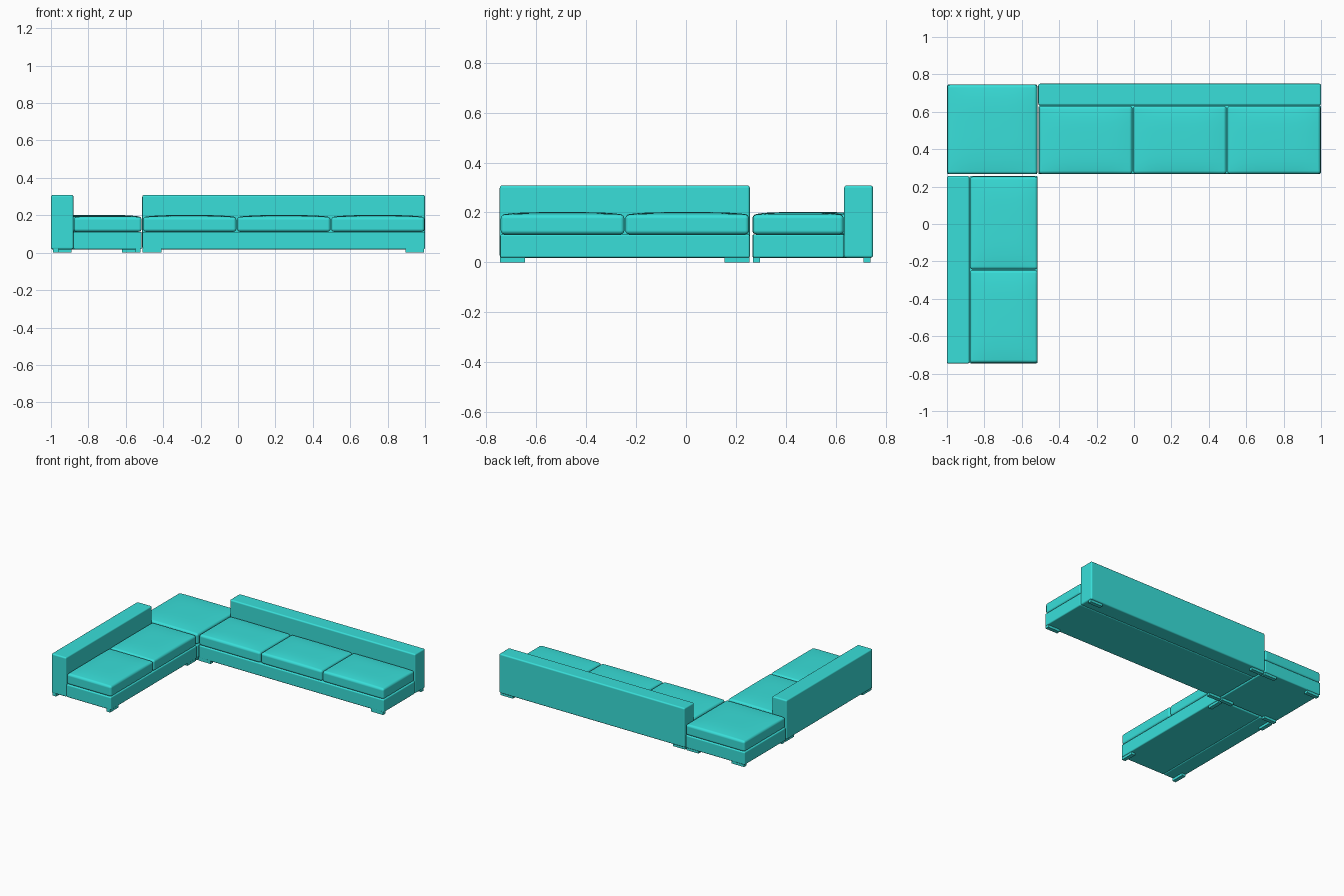
import bpy, bmesh

if "Cube" in bpy.data.objects:
    bpy.data.objects.remove(bpy.data.objects["Cube"])

mat = bpy.data.materials.new("turquoise_fabric")
mat.diffuse_color = (0.04, 0.74, 0.70, 1)
mat.use_nodes = True
mat.node_tree.nodes["Principled BSDF"].inputs["Base Color"].default_value = mat.diffuse_color


def block(name, x, y, z, bevel=0.008, crown=0.0):
    """Rounded box from (min, max) ranges, optionally with a puffed top."""
    bm = bmesh.new()
    bmesh.ops.create_cube(bm, size=2)
    if crown:
        flat = [e for e in bm.edges if abs(e.verts[0].co.z - e.verts[1].co.z) < 0.1]
        bmesh.ops.subdivide_edges(bm, edges=flat, cuts=11, use_grid_fill=True)
    for v in bm.verts:
        u, w, t = v.co
        puff = crown * (1 - u ** 4) * (1 - w ** 4) if t > 0 else 0
        v.co = (x[0] + (x[1] - x[0]) * (u + 1) / 2,
                y[0] + (y[1] - y[0]) * (w + 1) / 2,
                z[0] + (z[1] - z[0]) * (t + 1) / 2 + puff)
    for f in bm.faces:
        f.smooth = bevel > 0
    me = bpy.data.meshes.new(name)
    bm.to_mesh(me)
    bm.free()
    me.materials.append(mat)
    ob = bpy.data.objects.new(name, me)
    bpy.context.collection.objects.link(ob)
    if bevel:
        m = ob.modifiers.new("rounding", 'BEVEL')
        m.width, m.segments = bevel, 4
        m.limit_method, m.angle_limit = 'ANGLE', 0.8
        m.harden_normals = True
    return ob


def cushion(name, x, y):
    g = 0.002
    block(name, (x[0] + g, x[1] - g), (y[0] + g, y[1] - g), (0.112, 0.191), 0.016, 0.010)


def feet(name, xs, ys, sx, sy):
    for x in xs:
        for y in ys:
            block(name, (x - sx / 2, x + sx / 2), (y - sy / 2, y + sy / 2), (0, 0.024), 0)


BASE, BACK = (0.018, 0.112), (0.018, 0.308)

# Long three-seat section along the back
block("long_base", (-0.51, 1.0), (0.268, 0.634), BASE)
block("long_backrest", (-0.512, 1.0), (0.634, 0.75), BACK, 0.010)
for i in range(3):
    x0 = -0.51 + i * 1.51 / 3
    cushion("long_seat_cushion", (x0, x0 + 1.51 / 3), (0.266, 0.634))
feet("long_foot", (-0.46, 0.945), (0.282, 0.725), 0.10, 0.028)

# Two-seat section along the left side
block("side_base", (-0.88, -0.515), (-0.745, 0.256), BASE)
block("side_backrest", (-1.0, -0.88), (-0.747, 0.256), BACK, 0.010)
for i in range(2):
    y0 = -0.745 + i * 0.5
    cushion("side_seat_cushion", (-0.88, -0.513), (y0, y0 + 0.5))
feet("side_foot", (-0.975, -0.535), (-0.695, 0.205), 0.028, 0.10)

# Backless corner section
block("corner_base", (-1.0, -0.517), (0.266, 0.745), BASE)
cushion("corner_seat_cushion", (-1.0, -0.515), (0.264, 0.747))
feet("corner_foot", (-0.94, -0.57), (0.282, 0.725), 0.10, 0.028)
